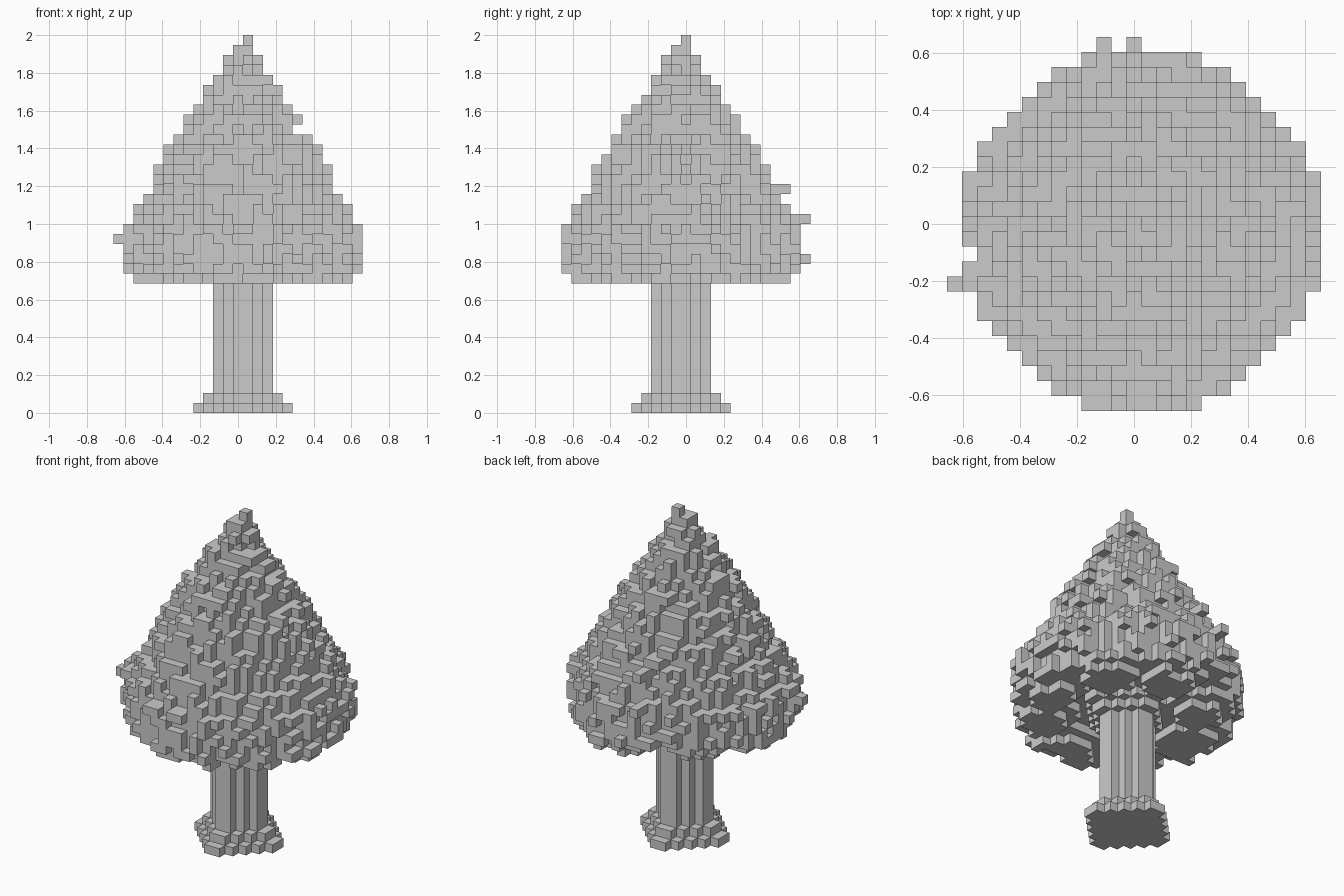
import bpy, bmesh, math, random
from mathutils import Vector

cube = bpy.data.objects.get("Cube")
if cube:
    bpy.data.objects.remove(cube, do_unlink=True)

random.seed(11)
CELL = 2 / 38                      # height is 38 cells
AXIS = (0.5, -0.5)                 # trunk axis in cells
DIRS = [(1, 0, 0), (-1, 0, 0), (0, 1, 0), (0, -1, 0), (0, 0, 1), (0, 0, -1)]

grey = bpy.data.materials.new("plain grey")
grey.use_nodes = True
grey.diffuse_color = (0.6, 0.6, 0.6, 1)
grey.node_tree.nodes["Principled BSDF"].inputs["Base Color"].default_value = grey.diffuse_color


def step(cell, d):
    return tuple(a + b for a, b in zip(cell, d))


def layer(row):
    """All cells of one layer with their offsets from the axis."""
    for i in range(-13, 14):
        for j in range(-13, 14):
            yield (i, j, row), i - AXIS[0], j - AXIS[1]


def diamond(row, size):
    return {c for c, dx, dy in layer(row) if abs(dx) + abs(dy) <= size}


def build(name, cells):
    """Skin a set of cells with square faces wherever a cell is exposed."""
    bm = bmesh.new()
    corners = {}

    def vert(p):
        key = tuple(round(c * 2) for c in p)
        if key not in corners:
            corners[key] = bm.verts.new(p * CELL)
        return corners[key]

    for cell in sorted(cells):
        centre = Vector(cell) + Vector((0, 0, 0.5))
        for d in DIRS:
            if step(cell, d) in cells:
                continue
            n = Vector(d)
            u = Vector((d[1], d[2], d[0]))
            v = n.cross(u)
            ring = [(-1, -1), (1, -1), (1, 1), (-1, 1)]
            bm.faces.new([vert(centre + (n + u * a + v * b) / 2) for a, b in ring])
    mesh = bpy.data.meshes.new(name)
    bm.to_mesh(mesh)
    bm.free()
    mesh.materials.append(grey)
    obj = bpy.data.objects.new(name, mesh)
    bpy.context.collection.objects.link(obj)


# Root flare, trunk and the collar where it meets the leaves
build("root_flare", diamond(0, 5) | diamond(1, 4))
trunk = set().union(*(diamond(row, 3) for row in range(2, 13)))
build("trunk", trunk | diamond(13, 4) | diamond(14, 5))

# Crown outline: row, radius
PROFILE = [(13, 11.4), (14, 12.4), (18, 12.4), (20, 11), (22, 9.7), (25, 8.3),
           (28, 6.7), (31, 4.7), (34, 2.7), (36, 1.2)]


def crown_radius(row):
    for (z0, r0), (z1, r1) in zip(PROFILE, PROFILE[1:]):
        if z0 <= row <= z1:
            return r0 + (r1 - r0) * (row - z0) / (z1 - z0)


# Leaf clumps hanging under the crown: offsets along the two diagonals, size
CLUMPS = [(0, 7.5, 2.3), (6, 5.8, 3.3), (-7.5, 5.2, 2.8), (-9, -1.2, 2.8),
          (-5.8, -8, 3), (7, -7.5, 3.3), (9.5, -1, 2.5), (0, -9, 2.5)]
CLUMP_GROWTH = {13: 0, 14: 1.2}


def in_clump(row, dx, dy):
    if row not in CLUMP_GROWTH:
        return True
    across, along = -(dx + dy) / math.sqrt(2), (dy - dx) / math.sqrt(2)
    return any(math.hypot(across - a, along - b) <= size + CLUMP_GROWTH[row]
               for a, b, size in CLUMPS)


# Solid core plus a ragged shell of leaf cells attached to it
core, shell = set(), []
for row in range(13, 37):
    r = crown_radius(row)
    for cell, dx, dy in layer(row):
        dist = math.hypot(dx, dy)
        if dist > r or not in_clump(row, dx, dy):
            continue
        if dist <= max(r - 1.2, 0.8):
            core.add(cell)
        else:
            shell.append(cell)
leaves = {c for c in shell
          if random.random() < 0.5 and any(step(c, d) in core for d in DIRS)}

# Top shoot and a few stray twigs
twigs = {(1, 0, 37), (1, 0, 36)}
twigs |= {(i, -4, 17) for i in (-12, -11, -10)}
twigs |= {(x, j, z) for x, z in ((-2, 19), (0, 15)) for j in (10, 11, 12)}
twigs |= {(-1, j, 22) for j in (8, 9, 10)}
build("leaf_crown", core | leaves | twigs)
